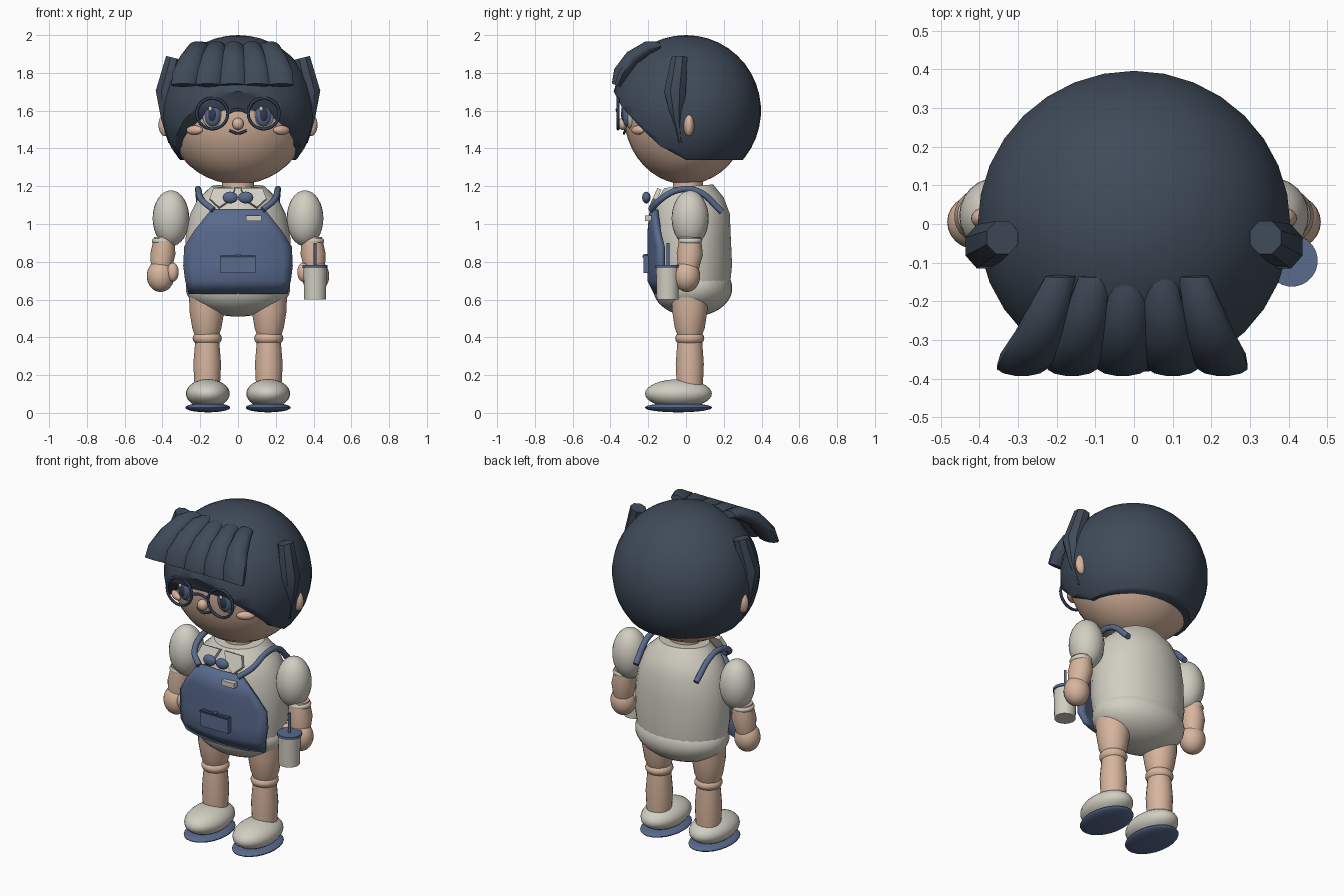
import bpy, bmesh, math
from mathutils import Vector

if "Cube" in bpy.data.objects:
    bpy.data.objects.remove(bpy.data.objects["Cube"], do_unlink=True)


def material(name, rgb):
    m = bpy.data.materials.new(name)
    m.use_nodes = True
    m.diffuse_color = (*rgb, 1)
    m.node_tree.nodes["Principled BSDF"].inputs["Base Color"].default_value = (*rgb, 1)
    return m


HAIR = material("dark slate hair", (0.05, 0.07, 0.1))
SKIN = material("warm skin", (0.68, 0.46, 0.34))
CREAM = material("cream cloth", (0.64, 0.62, 0.54))
BLUE = material("denim blue", (0.1, 0.145, 0.27))
NAVY = material("navy frame", (0.03, 0.045, 0.085))
BLUSH = material("blush", (0.74, 0.45, 0.34))


def add(name, bm, mat, angle=40):
    bmesh.ops.recalc_face_normals(bm, faces=bm.faces)
    me = bpy.data.meshes.new(name)
    bm.to_mesh(me)
    bm.free()
    me.materials.append(mat)
    me.shade_smooth()
    me.set_sharp_from_angle(angle=math.radians(angle))
    ob = bpy.data.objects.new(name, me)
    bpy.context.collection.objects.link(ob)
    return ob


def ball(name, loc, radii, mat, turn=0, segs=24):
    bm = bmesh.new()
    bmesh.ops.create_uvsphere(bm, u_segments=segs, v_segments=segs * 2 // 3, radius=1)
    bmesh.ops.scale(bm, vec=radii, verts=bm.verts)
    ob = add(name, bm, mat)
    ob.location = loc
    ob.rotation_euler.z = turn
    return ob


def loft(name, sections, mat, u=(1, 0, 0), n=24):
    """Skin ellipses given as (x, y, z, half width along u, half thickness)."""
    bm = bmesh.new()
    u = Vector(u)
    mids = [Vector(s[:3]) for s in sections]
    rings = []
    for i, s in enumerate(sections):
        along = mids[min(i + 1, len(mids) - 1)] - mids[max(i - 1, 0)]
        v = along.cross(u).normalized()
        turns = [2 * math.pi * (k + 0.5) / n for k in range(n)]
        rings.append([bm.verts.new(mids[i] + u * s[3] * math.cos(t) + v * s[4] * math.sin(t))
                      for t in turns])
    for a, b in zip(rings, rings[1:]):
        for k in range(n):
            bm.faces.new((a[k], a[k - 1], b[k - 1], b[k]))
    bm.faces.new(rings[0])
    bm.faces.new(rings[-1])
    return add(name, bm, mat)


def prism(name, outline, axis, low, high, mat):
    """Extrude a 2D outline along x (points are y, z) or y (points are x, z)."""
    bm = bmesh.new()
    place = lambda p, d: (d, p[0], p[1]) if axis == "x" else (p[0], d, p[1])
    face = bm.faces.new([bm.verts.new(place(p, low)) for p in outline])
    ext = bmesh.ops.extrude_face_region(bm, geom=[face])
    shift = (high - low, 0, 0) if axis == "x" else (0, high - low, 0)
    bmesh.ops.translate(bm, vec=shift, verts=[g for g in ext["geom"] if isinstance(g, bmesh.types.BMVert)])
    return add(name, bm, mat, 20)


def tube(name, points, radius, mat):
    cu = bpy.data.curves.new(name, "CURVE")
    cu.dimensions = "3D"
    cu.bevel_depth = radius
    cu.bevel_resolution = 2
    cu.resolution_u = 6
    cu.use_fill_caps = True
    sp = cu.splines.new("BEZIER")
    sp.bezier_points.add(len(points) - 1)
    for bp, p in zip(sp.bezier_points, points):
        bp.co = p
        bp.handle_left_type = bp.handle_right_type = "AUTO"
    cu.materials.append(mat)
    ob = bpy.data.objects.new(name, cu)
    bpy.context.collection.objects.link(ob)
    return ob


def ring(name, loc, major, minor, mat, tilt=0):
    bpy.ops.mesh.primitive_torus_add(location=loc, rotation=(tilt, 0, 0), major_radius=major,
                                     minor_radius=minor, major_segments=32, minor_segments=8)
    ob = bpy.context.object
    ob.name = name
    ob.data.materials.append(mat)
    ob.data.shade_smooth()
    return ob


# Head and bowl of hair, cut along the hairline
ball("head", (0, 0, 1.585), (0.38, 0.33, 0.375), SKIN, segs=32)
hair = ball("hair", (0, 0, 1.6), (0.405, 0.397, 0.4), HAIR, segs=32)
hairline = [(-0.6, 1.74), (-0.39, 1.715), (-0.34, 1.62), (-0.24, 1.51), (-0.14, 1.415),
            (0, 1.34), (0.6, 1.34), (0.6, 1), (-0.6, 1)]
cutter = prism("hairline_cutter", hairline, "x", -0.6, 0.6, HAIR)
cutter.hide_render = True
cutter.hide_set(True)
cut = hair.modifiers.new("hairline", "BOOLEAN")
cut.operation = "DIFFERENCE"
cut.object = cutter

# Fringe locks fan out toward the front
for i in range(5):
    top, tip = -0.19 + 0.086 * i, -0.29 + 0.13 * i
    path = [(0, -0.135, 1.945, 0.04, 0.02), (0.25, -0.2, 1.935, 0.05, 0.036),
            (0.55, -0.285, 1.88, 0.064, 0.042), (0.85, -0.345, 1.8, 0.073, 0.042),
            (1, -0.37, 1.735, 0.066, 0.025)]
    loft(f"fringe_lock_{i + 1}", [(top + (tip - top) * t, *rest) for t, *rest in path], HAIR, n=12)

# Glasses bridge, nose, mouth and neck
tube("glasses_bridge", [(-0.052, -0.36, 1.59), (0, -0.365, 1.605), (0.052, -0.36, 1.59)], 0.008, NAVY)
ball("nose", (0, -0.335, 1.53), (0.03, 0.028, 0.032), SKIN)
tube("mouth", [(-0.045, -0.322, 1.495), (0, -0.328, 1.48), (0.045, -0.322, 1.495)], 0.007, NAVY)
loft("neck", [(0, 0.01, 1.12, 0.085, 0.08), (0, 0.01, 1.26, 0.085, 0.08)], SKIN)

# Shirt and shorts
loft("shirt", [(0, 0.03, 0.64, 0.262, 0.2), (0, 0.03, 0.78, 0.28, 0.215), (0, 0.025, 0.93, 0.278, 0.213),
               (0, 0.025, 1.05, 0.255, 0.208), (0, 0.02, 1.13, 0.215, 0.18),
               (0, 0.015, 1.2, 0.14, 0.13)], CREAM, n=32)
ball("shorts", (0, 0.035, 0.66), (0.277, 0.21, 0.15), CREAM, segs=32)

# Apron: a bowed panel trimmed to its outline
half_outline = [(0.63, 0.262), (0.7, 0.28), (0.78, 0.29), (0.88, 0.285), (0.96, 0.235), (1.08, 0.14)]
bm = bmesh.new()
rows = []
for z, half in half_outline:
    xs = [half * (k / 6 - 1) for k in range(13)]
    front = -0.205 + 0.5 * max(0, 0.7 - z) + 0.1 * max(0, z - 0.95)
    rows.append([bm.verts.new((x, front + 0.8 * x * x, z)) for x in xs])
for a, b in zip(rows, rows[1:]):
    for k in range(12):
        bm.faces.new((a[k], a[k + 1], b[k + 1], b[k]))
apron = add("apron", bm, BLUE)
thick = apron.modifiers.new("thickness", "SOLIDIFY")
thick.thickness = 0.03


def plate(name, x0, x1, z0, z1, y0, y1, mat):
    return prism(name, [(x0, z0), (x1, z0), (x1, z1), (x0, z1)], "y", y0, y1, mat)


plate("pocket", -0.093, 0.093, 0.74, 0.83, -0.226, -0.19, BLUE)
plate("pocket_trim", -0.093, 0.093, 0.822, 0.832, -0.23, -0.2, NAVY)
plate("pocket_pen", -0.012, 0.012, 0.82, 0.84, -0.224, -0.2, BLUE)
plate("name_tag", 0.042, 0.125, 1.015, 1.045, -0.216, -0.17, CREAM)

# Drink cup with lid and straw, held at the left hand
loft("cup", [(0.408, -0.097, 0.6, 0.058, 0.058), (0.408, -0.097, 0.775, 0.062, 0.062)], CREAM)
loft("cup_lid", [(0.408, -0.095, 0.768, 0.067, 0.067), (0.408, -0.095, 0.784, 0.067, 0.067)], BLUE)
tube("straw", [(0.408, -0.095, 0.77), (0.408, -0.095, 0.9)], 0.008, BLUE)

for s, side in ((1, "left"), (-1, "right")):
    # Side tuft and ear
    loft(side + "_hair_tuft", [(s * 0.34, -0.035, 1.88, 0.046, 0.045), (s * 0.385, -0.058, 1.7, 0.062, 0.055),
                               (s * 0.375, -0.05, 1.56, 0.032, 0.035),
                               (s * 0.355, -0.03, 1.43, 0.01, 0.015)], HAIR, u=(0, 1, 0), n=8)
    ball(side + "_ear", (s * 0.385, 0.015, 1.525), (0.036, 0.028, 0.06), SKIN)

    # Eye, glasses rim and cheek
    ball(side + "_eye_white", (s * 0.135, -0.295, 1.585), (0.056, 0.03, 0.08), CREAM, s * 0.25)
    ball(side + "_iris", (s * 0.135, -0.313, 1.583), (0.044, 0.025, 0.066), BLUE, s * 0.2)
    ball(side + "_pupil", (s * 0.135, -0.322, 1.58), (0.026, 0.022, 0.042), NAVY, s * 0.2)
    ball(side + "_eye_glint", (s * 0.135 - 0.012, -0.338, 1.61), (0.01, 0.007, 0.013), CREAM)
    ring(side + "_glasses_rim", (s * 0.136, -0.36, 1.585), 0.082, 0.008, NAVY, math.pi / 2)
    ball(side + "_cheek", (s * 0.23, -0.255, 1.497), (0.05, 0.022, 0.024), BLUSH, s * 0.6)

    # Collar flap, bow and apron strap
    flap = prism(side + "_collar", [(s * 0.015, 1.2), (s * 0.13, 1.2), (s * 0.15, 1.14), (s * 0.1, 1.09),
                                    (s * 0.045, 1.13)], "y", -0.012, 0.012, CREAM)
    flap.location = (0, -0.63, 0.09)
    flap.rotation_euler.x = -0.42
    ball(side + "_bow", (s * 0.041, -0.21, 1.14), (0.04, 0.022, 0.031), BLUE)
    tube(side + "_strap", [(s * 0.13, -0.185, 1.075), (s * 0.19, -0.14, 1.125), (s * 0.21, -0.04, 1.18),
                           (s * 0.21, 0.06, 1.175), (s * 0.2, 0.19, 1.065)], 0.017, BLUE)

    # Arm with puffed sleeve, cuff and hand
    ball(side + "_sleeve", (s * 0.355, 0.022, 1.03), (0.097, 0.098, 0.148), CREAM)
    ring(side + "_cuff", (s * 0.393, 0.022, 0.91), 0.048, 0.016, CREAM)
    loft(side + "_forearm", [(s * 0.39, 0.022, 0.93, 0.055, 0.058), (s * 0.398, 0.02, 0.84, 0.067, 0.07),
                             (s * 0.405, 0.012, 0.76, 0.055, 0.055)], SKIN)
    ball(side + "_hand", (s * 0.41, 0.005, 0.725), (0.073, 0.07, 0.085), SKIN)
    ball(side + "_thumb", (s * 0.345, -0.03, 0.745), (0.031, 0.032, 0.05), SKIN)

    # Leg, shoe and sole
    loft(side + "_thigh", [(s * 0.16, 0.02, 0.64, 0.1, 0.1), (s * 0.165, 0.02, 0.54, 0.093, 0.094),
                           (s * 0.165, 0.02, 0.45, 0.078, 0.08), (s * 0.165, 0.02, 0.41, 0.065, 0.065)], SKIN)
    ball(side + "_knee", (s * 0.163, 0.02, 0.395), (0.077, 0.077, 0.045), SKIN)
    loft(side + "_shin", [(s * 0.163, 0.02, 0.38, 0.064, 0.066), (s * 0.163, 0.02, 0.26, 0.074, 0.075),
                          (s * 0.163, 0.02, 0.1, 0.066, 0.068)], SKIN)
    ball(side + "_shoe", (s * 0.16, -0.04, 0.102), (0.116, 0.177, 0.076), CREAM)
    ball(side + "_sole", (s * 0.16, -0.04, 0.028), (0.119, 0.178, 0.025), BLUE)
